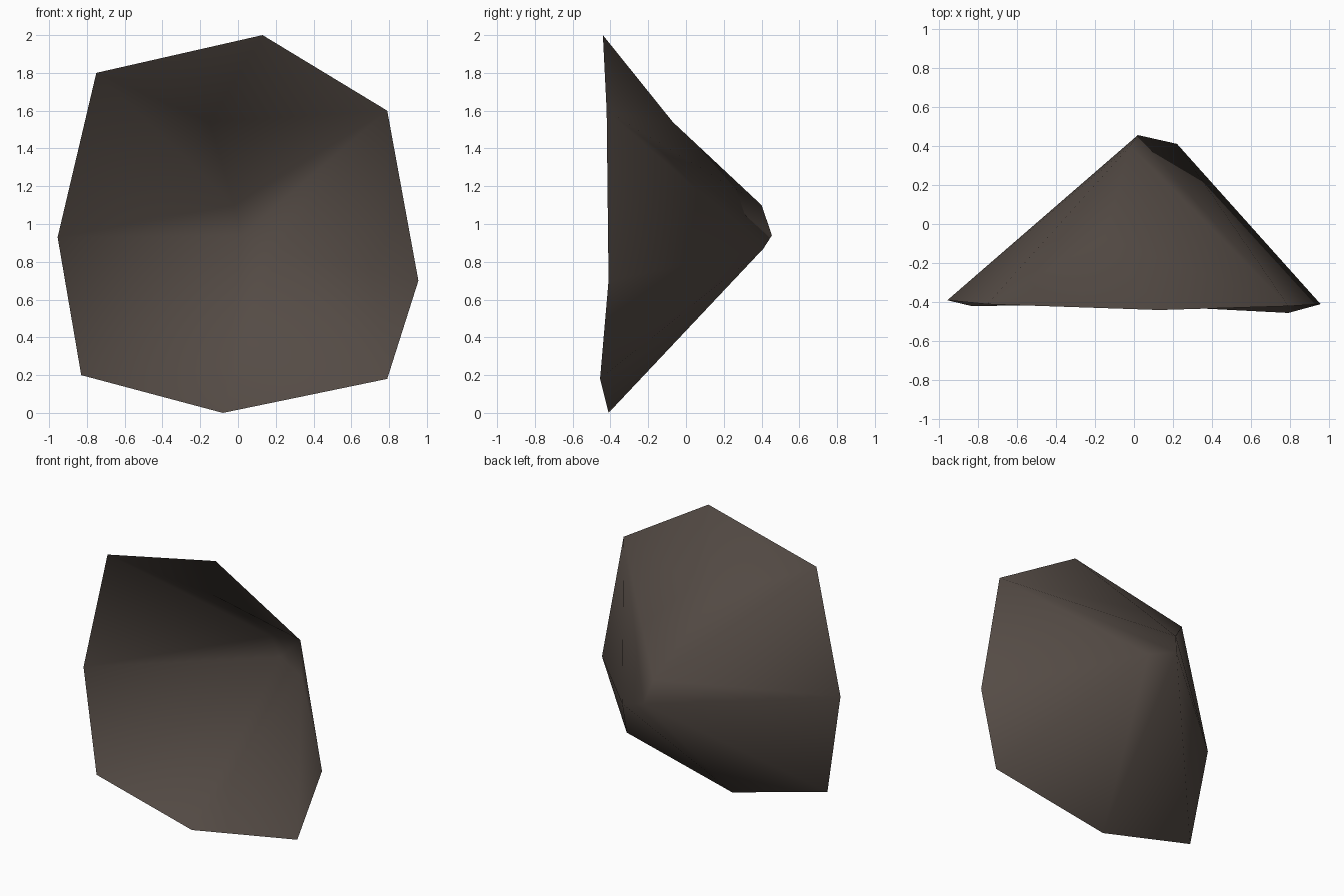
import bpy

if "Cube" in bpy.data.objects:
    bpy.data.objects.remove(bpy.data.objects["Cube"])

# Rim of the open shell, clockwise seen from the front, starting upper left
rim = [(-0.75, -0.41, 1.80), (0.13, -0.44, 2.00), (0.79, -0.42, 1.60), (0.955, -0.41, 0.70),
       (0.79, -0.455, 0.18), (-0.08, -0.41, 0.00), (-0.83, -0.42, 0.20), (-0.955, -0.39, 0.93)]
# Bumps on the back: peak, right shoulder, upper shoulder, brow
bumps = [(0.02, 0.455, 0.94), (0.22, 0.41, 0.87), (-0.02, 0.40, 1.10), (-0.15, -0.07, 1.54)]
PEAK, SIDE, UPPER, BROW = 8, 9, 10, 11


def fan(centre, ring):
    """Triangles from a bump to a run of neighbouring points."""
    return [(centre, a, b) for a, b in zip(ring, ring[1:])]


faces = (fan(BROW, [UPPER, 0, 1, 2, UPPER])
         + fan(UPPER, [2, PEAK, 7, 0])[0:1] + fan(UPPER, [PEAK, 7, 0])
         + fan(PEAK, [2, SIDE, 5, 6, 7])
         + fan(SIDE, [2, 3, 4, 5]))

# Shell
mesh = bpy.data.meshes.new("rock_shell")
mesh.from_pydata(rim + bumps, [], faces)
shell = bpy.data.objects.new("rock_shell", mesh)
bpy.context.collection.objects.link(shell)

# Consistent normals, pointing to the outside (back), with soft shading
import bmesh
bm = bmesh.new()
bm.from_mesh(mesh)
bmesh.ops.recalc_face_normals(bm, faces=bm.faces)
if sum(f.normal.y * f.calc_area() for f in bm.faces) < 0:
    bmesh.ops.reverse_faces(bm, faces=bm.faces)
for f in bm.faces:
    f.smooth = True
bm.to_mesh(mesh)
bm.free()

# Colour
mat = bpy.data.materials.new("dark brown stone")
mat.diffuse_color = (0.09, 0.071, 0.06, 1)
mat.use_nodes = True
mat.node_tree.nodes["Principled BSDF"].inputs["Base Color"].default_value = mat.diffuse_color
mesh.materials.append(mat)
